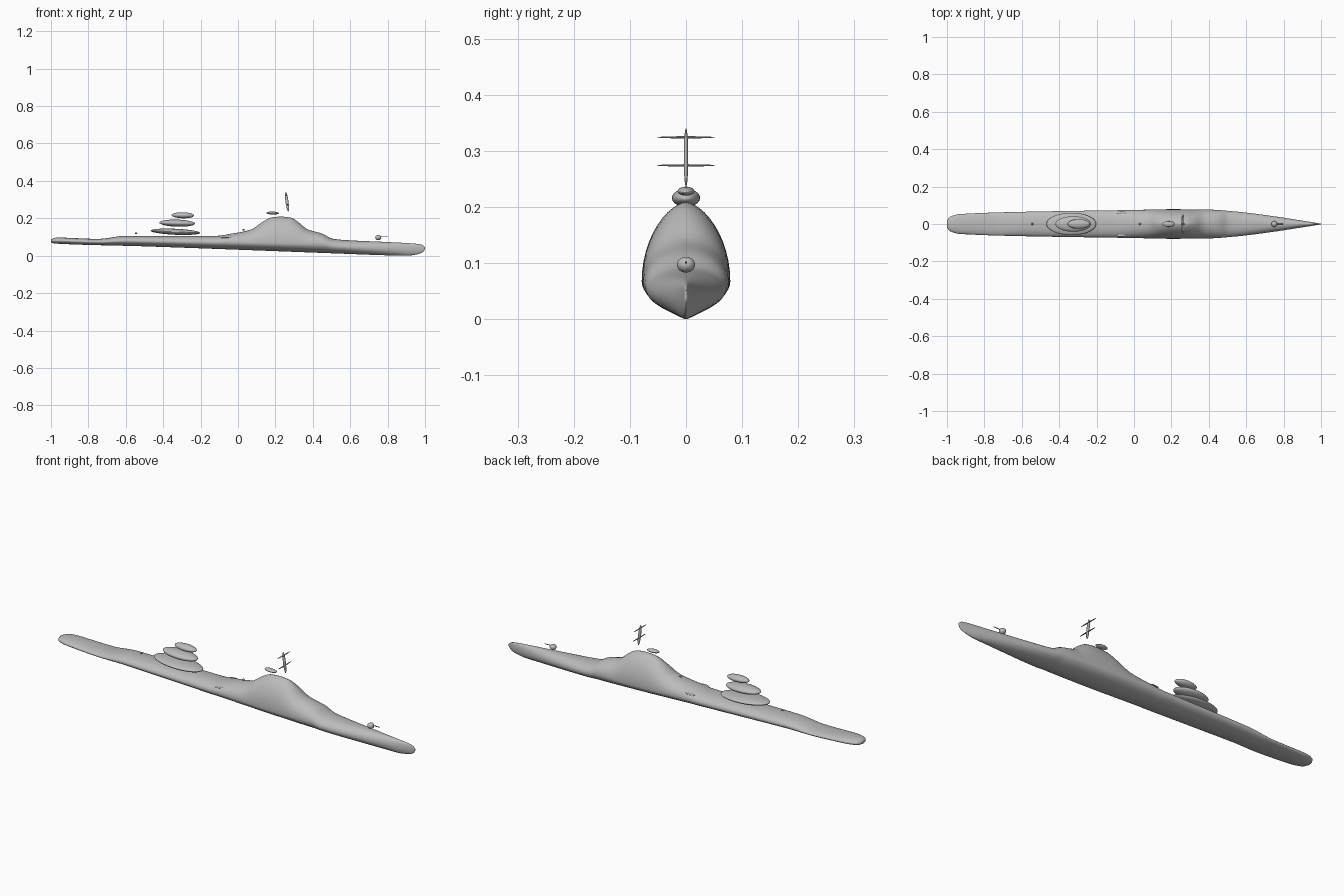
import bpy
import math

default_cube = bpy.data.objects.get("Cube")
if default_cube:
    bpy.data.objects.remove(default_cube, do_unlink=True)

# One plain grey for the whole vessel
grey = bpy.data.materials.new("hull grey")
grey.use_nodes = True
grey.diffuse_color = (0.5, 0.5, 0.5, 1)
grey.node_tree.nodes["Principled BSDF"].inputs["Base Color"].default_value = grey.diffuse_color


def smooth_profile(points, x):
    """Cubic interpolation through (x, value) points with limited slopes."""
    def slope(i):
        (xa, va), (xb, vb) = points[i], points[i + 1]
        return (vb - va) / (xb - xa)

    def tangent(i):
        if i == 0:
            return slope(0)
        if i == len(points) - 1:
            return slope(i - 1)
        before, after = slope(i - 1), slope(i)
        if before * after <= 0:
            return 0.0
        return 2 * before * after / (before + after)

    last = len(points) - 2
    i = next((k for k in range(last) if x <= points[k + 1][0]), last)
    (xa, va), (xb, vb) = points[i], points[i + 1]
    span = xb - xa
    t = min(max((x - xa) / span, 0), 1)
    rise = vb - va
    ma, mb = tangent(i) * span, tangent(i + 1) * span
    return va + t * (ma + t * (3 * rise - 2 * ma - mb + t * (ma + mb - 2 * rise)))


# Hull outline: upper edge with the tower, keel line, and half beam
deck_line = [(-1, .088), (-.97, .097), (-.75, .09), (-.6, .106), (-.12, .106),
             (-.04, .117), (.07, .14), (.13, .18), (.18, .205), (.23, .209),
             (.28, .204), (.32, .182), (.37, .142), (.45, .118), (.51, .09),
             (.6, .082), (.8, .073), (.95, .064), (.985, .058), (1, .045)]
keel_line = [(-1, .072), (-.98, .065), (-.5, .05), (0, .032), (.5, .013),
             (.8, .002), (.9, 0), (.96, .008), (.99, .02), (1, .035)]
half_beam = [(-1, .018), (-.985, .038), (-.93, .053), (-.6, .065), (0, .075),
             (.2, .079), (.4, .077), (.55, .066), (.75, .041), (.9, .018), (1, .002)]


def signed_power(value, power):
    return math.copysign(abs(value) ** power, value)


def section(x, sides):
    top = smooth_profile(deck_line, x)
    bottom = smooth_profile(keel_line, x)
    beam = smooth_profile(half_beam, x)
    middle = (bottom + min(top, 0.11)) / 2
    # The tower pinches inwards, the plain deck stays full
    tower = min(max((top - 0.11) / 0.09, 0), 1)
    ring = []
    for k in range(sides):
        angle = 2 * math.pi * k / sides
        c, s = math.cos(angle), math.sin(angle)
        power = 0.9 + 0.35 * tower if s > 0 else 1.05
        height = top - middle if s > 0 else middle - bottom
        ring.append((x, beam * signed_power(c, power), middle + height * s))
    return ring


def build_hull(steps=160, sides=48):
    verts, faces = [], []
    for i in range(steps + 1):
        # Even spacing amidships, tighter towards both ends
        u = 2 * i / steps - 1
        x = 0.5 * u + 0.5 * math.sin(u * math.pi / 2)
        verts += section(x, sides)
    for i in range(steps):
        for k in range(sides):
            n = (k + 1) % sides
            a, b = i * sides, (i + 1) * sides
            faces.append((a + k, a + n, b + n, b + k))
    faces.append(tuple(reversed(range(sides))))
    faces.append(tuple(range(steps * sides, (steps + 1) * sides)))
    mesh = bpy.data.meshes.new("hull")
    mesh.from_pydata(verts, [], faces)
    mesh.materials.append(grey)
    mesh.shade_smooth()
    hull = bpy.data.objects.new("hull", mesh)
    bpy.context.collection.objects.link(hull)
    return hull


def ellipsoid(name, centre, radii, tilt=0.0):
    bpy.ops.mesh.primitive_uv_sphere_add(segments=40, ring_count=20, radius=1,
                                         location=centre, rotation=(0, tilt, 0))
    part = bpy.context.object
    part.name = name
    part.scale = radii
    part.data.materials.append(grey)
    bpy.ops.object.shade_smooth()
    return part


build_hull()

# Stack of floating discs above the after deck
ellipsoid("lower_disc", (-.335, 0, .128), (.133, .06, .016), 0.045)
ellipsoid("middle_disc", (-.325, 0, .174), (.095, .041, .019), 0.03)
ellipsoid("upper_disc", (-.295, 0, .216), (.06, .025, .016), 0.02)

# Tower cap and leaning mast with two crossbars
ellipsoid("tower_cap", (.185, 0, .228), (.033, .015, .008), 0.03)
ellipsoid("mast", (.262, 0, .288), (.008, .004, .053), -0.13)
for name, x, z in (("lower_crossbar", .264, .274), ("upper_crossbar", .258, .324)):
    ellipsoid(name, (x, 0, z), (.004, .052, .002))

# Foredeck ball with a thin rod pointing forwards
ellipsoid("bow_ball", (.75, 0, .097), (.016, .016, .014))
ellipsoid("bow_rod", (.78, 0, .101), (.023, .002, .002))

# Small deck pins and side fins
for name, x, z in (("rear_pin", -.545, .12), ("front_pin", .03, .139)):
    ellipsoid(name, (x, 0, z), (.007, .005, .004))
for name, side in (("left_fin", 1), ("right_fin", -1)):
    ellipsoid(name, (-.065, side * .058, .097), (.025, .01, .003), -0.05)
